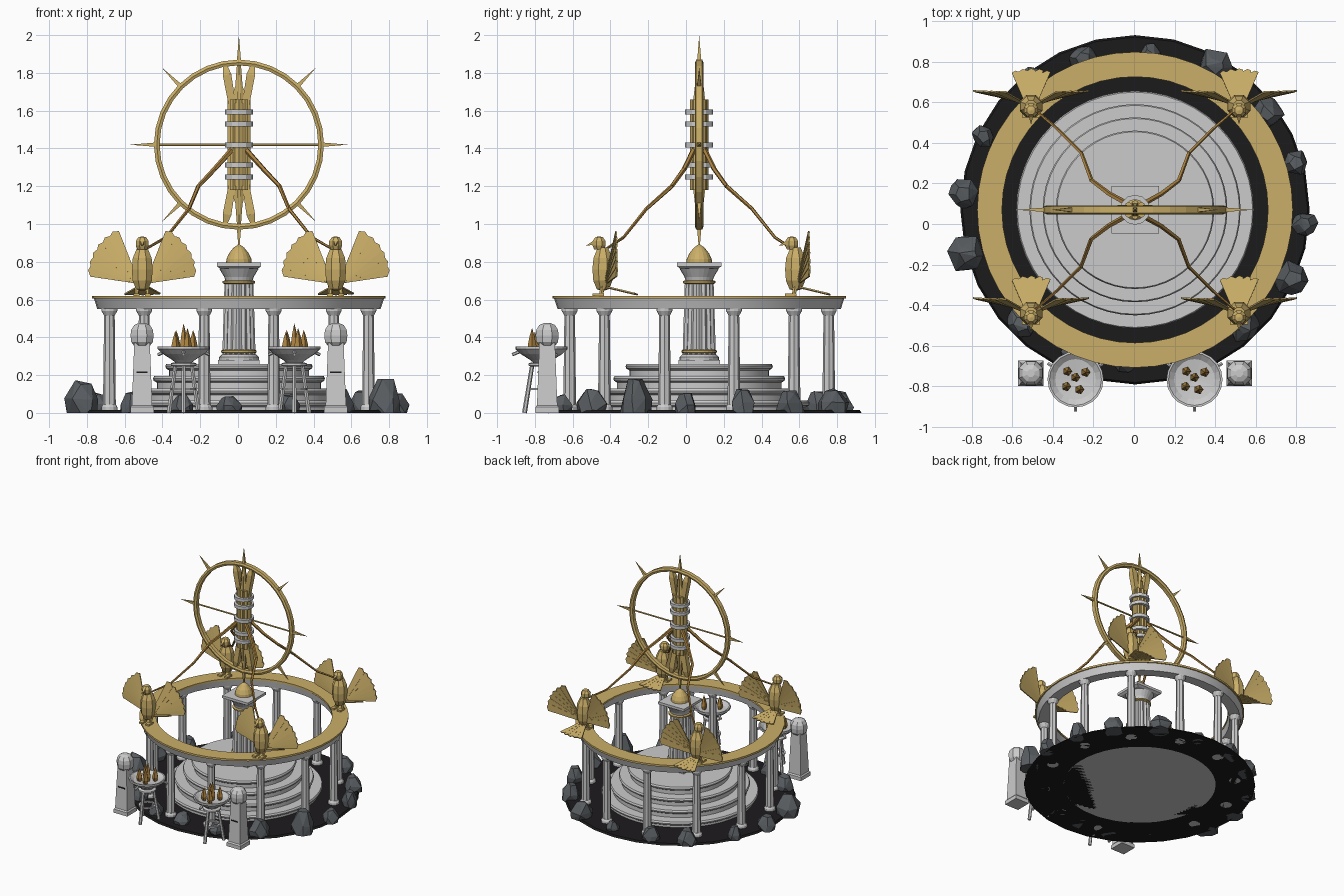
import bpy, bmesh, math, random
from mathutils import Vector, Matrix

if "Cube" in bpy.data.objects:
    bpy.data.objects.remove(bpy.data.objects["Cube"])

random.seed(4)
CX, CY = 0.005, 0.07
TAU = 2 * math.pi

def mat(name, c):
    m = bpy.data.materials.new(name)
    m.diffuse_color = (*c, 1)
    m.use_nodes = True
    m.node_tree.nodes["Principled BSDF"].inputs["Base Color"].default_value = m.diffuse_color
    return m

GOLD = mat("gold", (0.60, 0.43, 0.14))
BRONZE = mat("bronze", (0.40, 0.22, 0.05))
DARK = mat("dark_ground", (0.012, 0.011, 0.012))
ROCK = mat("rock", (0.10, 0.11, 0.12))

def finish(bm, name, m=None, smooth=False):
    bmesh.ops.remove_doubles(bm, verts=bm.verts, dist=1e-5)
    bmesh.ops.recalc_face_normals(bm, faces=bm.faces)
    me = bpy.data.meshes.new(name)
    bm.to_mesh(me)
    bm.free()
    o = bpy.data.objects.new(name, me)
    bpy.context.collection.objects.link(o)
    if m:
        me.materials.append(m)
    if smooth:
        bpy.ops.object.select_all(action='DESELECT')
        o.select_set(True)
        bpy.context.view_layer.objects.active = o
        bpy.ops.object.shade_smooth_by_angle(angle=math.radians(30))
    return o

def lathe(bm, prof, n, c=(0, 0, 0), rot=0.0, flute=0.0, closed=False, M=None):
    """Spin (radius, z) points; flute pulls every other vertex inward."""
    M = M or Matrix.Identity(4)
    rings = []
    for r, z in prof:
        ring = []
        for i in range(n):
            a = rot + TAU * i / n
            q = r * (1 - flute * (i % 2))
            ring.append(bm.verts.new(M @ Vector((q * math.cos(a), q * math.sin(a), z)) + Vector(c)))
        rings.append(ring)
    pairs = list(zip(rings, rings[1:]))
    if closed:
        pairs.append((rings[-1], rings[0]))
    for a, b in pairs:
        for i in range(n):
            j = (i + 1) % n
            bm.faces.new((a[i], a[j], b[j], b[i]))
    if not closed:
        for k in (0, -1):
            if prof[k][0] > 1e-4:
                bm.faces.new(rings[k])

def limb(bm, p, q, r0, r1, n=6):
    p, q = Vector(p), Vector(q)
    d = q - p
    M = d.to_track_quat('Z', 'Y').to_matrix().to_4x4()
    lathe(bm, [(r0, 0), (r1, d.length)], n, p, math.pi / n, M=M)

def square(bm, prof, c):
    lathe(bm, [(w * math.sqrt(2), z) for w, z in prof], 4, c, math.pi / 4)

def box(bm, c, s):
    bmesh.ops.create_cube(bm, size=1, matrix=Matrix.Translation(c) @ Matrix.Diagonal((*s, 1)))

C = (CX, CY, 0)

# ground disc and rocks
bm = bmesh.new()
lathe(bm, [(0.86, 0), (0.85, 0.014)], 28, C)
finish(bm, "ground_disc", DARK)
bm = bmesh.new()
rocks = [(-.84, .15, .075, .12), (-.82, -.15, .09, .18), (-.74, .43, .055, .11), (-.25, .81, .065, .12),
         (.08, .84, .05, .08), (.40, .78, .085, .13), (.66, .55, .075, .12), (.80, .30, .06, .13),
         (.84, 0, .062, .11), (.78, -.27, .085, .18), (.54, -.50, .08, .13), (-.05, -.66, .07, .09),
         (-.50, .70, .075, .12), (-.55, -.49, .08, .12), (.27, -.66, .06, .10), (-.30, -.64, .06, .10)]
for x, y, r, h in rocks:
    vs = []
    for k, (f, z) in enumerate([(1, 0), (1.05, .45), (.55, 1)]):
        n = 7 - k
        for i in range(n):
            a = TAU * (i + random.uniform(-.25, .25)) / n + k
            q = r * f * random.uniform(.8, 1.08)
            vs.append(bm.verts.new((x + q * math.cos(a), y + q * math.sin(a),
                                    h * z * random.uniform(.82, 1))))
    res = bmesh.ops.convex_hull(bm, input=vs)
    bmesh.ops.delete(bm, geom=[v for v in res["geom_interior"] if isinstance(v, bmesh.types.BMVert)], context='VERTS')
finish(bm, "rocks", ROCK)

# round steps with lipped edges
bm = bmesh.new()
for i, r in enumerate((.585, .52, .455, .39)):
    z = .065 * i
    lathe(bm, [(r - .02, z), (r - .02, z + .03), (r - .004, z + .04), (r, z + .052), (r - .006, z + .065)], 48, C)
finish(bm, "round_steps", smooth=True)

# central fluted column
bm = bmesh.new()
square(bm, [(.11, .26), (.11, .28)], C)
lathe(bm, [(.105, .28), (.105, .295), (.09, .31)], 24, C)
lathe(bm, [(.088, .31), (.076, .70)], 32, C, flute=.12)
lathe(bm, [(.072, .70), (.078, .72), (.105, .765)], 24, C)
square(bm, [(.10, .765), (.117, .775), (.117, .795)], C)
finish(bm, "central_column")
bm = bmesh.new()
for z, r in ((.325, .094), (.692, .086)):
    lathe(bm, [(r - .012, z - .01), (r, z - .005), (r, z + .005), (r - .012, z + .01)], 24, C)
lathe(bm, [(.068, .795), (.066, .815), (.052, .845), (.028, .875), (0, .895)], 16, C)
finish(bm, "column_gold_trim", GOLD)

# ring of twelve columns and the ring beam
bm = bmesh.new()
for i in range(12):
    a = TAU * (i + .5) / 12
    p = (CX + .71 * math.cos(a), CY + .71 * math.sin(a), 0)
    lathe(bm, [(.043, 0), (.043, .03), (.034, .045)], 12, p)
    lathe(bm, [(.034, .04), (.028, .52)], 16, p, flute=.1)
    lathe(bm, [(.028, .515), (.042, .54), (.042, .555)], 12, p)
finish(bm, "ring_columns")
bm = bmesh.new()
lathe(bm, [(.67, .55), (.75, .55), (.758, .575), (.768, .605), (.66, .605)], 48, C, closed=True)
finish(bm, "ring_beam", smooth=True)
bm = bmesh.new()
lathe(bm, [(.655, .605), (.777, .605), (.777, .62), (.655, .62)], 48, C, closed=True)
finish(bm, "ring_gold_top", GOLD, True)

# spiked wheel
WC = Vector((CX, CY, 1.42))
bm = bmesh.new()
lathe(bm, [(.42, -.016), (.435, -.022), (.45, -.016), (.45, .016), (.435, .022), (.42, .016)], 32, WC,
      closed=True, M=Matrix.Rotation(math.pi / 2, 4, 'X'))
for k in range(8):
    a = TAU * k / 8
    d = Vector((math.cos(a), 0, math.sin(a)))
    limb(bm, WC + d * .44, WC + d * .575, .016, .0005, 4)
limb(bm, WC - Vector((.44, 0, 0)), WC + Vector((.44, 0, 0)), .007, .007, 6)
finish(bm, "spiked_wheel", GOLD)

# bundle of rods with flaring prongs at both ends
bm = bmesh.new()
limb(bm, WC - Vector((0, 0, .22)), WC + Vector((0, 0, .22)), .04, .04, 10)
for k in range(8):
    a = TAU * k / 8
    d = Vector((.045 * math.cos(a), .03 * math.sin(a), 0))
    limb(bm, WC + d - Vector((0, 0, .24)), WC + d + Vector((0, 0, .24)), .018, .018, 6)
for s in (1, -1):
    P = lambda x, y, z: WC + Vector((x, y, s * z))
    limb(bm, P(0, 0, .2), P(0, 0, .54), .032, .002, 6)
    for t in (1, -1):
        limb(bm, P(t * .03, 0, .18), P(t * .063, 0, .37), .026, .032, 4)
        limb(bm, P(t * .063, 0, .37), P(t * .075, 0, .43), .032, .012, 4)
        limb(bm, P(t * .005, 0, .34), P(t * .035, 0, .22), .004, .024, 4)
        limb(bm, P(0, t * .022, .2), P(0, t * .012, .38), .02, .004, 4)
finish(bm, "rod_bundle", GOLD)
bm = bmesh.new()
for z in (1.593, 1.529, 1.418, 1.312, 1.248):
    lathe(bm, [(.05, z - .013), (.074, z - .013), (.074, z + .013), (.05, z + .013)], 12, C, closed=True)
finish(bm, "bundle_bands")

# zigzag rods reaching to the birds
bm = bmesh.new()
path = [(.04, .03, 1.39), (.13, .08, 1.29), (.215, .145, 1.20), (.265, .28, 1.08), (.385, .40, .93), (.49, .49, .87)]
for sx in (1, -1):
    for sy in (1, -1):
        pts = [(CX + sx * x, CY + sy * y, z) for x, y, z in path]
        for i, (p, q) in enumerate(zip(pts, pts[1:])):
            limb(bm, p, q, .014 - .0015 * i, .0125 - .0015 * i, 5)
finish(bm, "zigzag_rods", BRONZE)

def blade(bm, root, d, side, length, w0, w1, t):
    """Thin flat feather with a blunt pointed end."""
    n = d.cross(side).normalized() * t
    out = [(0, -w0), (.93, -w1), (1, 0), (.96, w1), (0, w0)]
    lo, hi = [[bm.verts.new(root + d * length * u + side * v + n * k) for u, v in out] for k in (-1, 1)]
    bm.faces.new(lo)
    bm.faces.new(hi)
    for i in range(5):
        j = (i + 1) % 5
        bm.faces.new((lo[i], lo[j], hi[j], hi[i]))

# four birds facing the front
body = [(0, .645), (.035, .655), (.055, .70), (.06, .76), (.054, .82), (.036, .86), (.03, .875)]
head = [(.028, .865), (.037, .885), (.037, .91), (.022, .93), (0, .935)]
for sx, n1 in ((-1, "left"), (1, "right")):
    for sy, n2 in ((-1, "front"), (1, "back")):
        bm = bmesh.new()
        B = Vector((CX + sx * .512, CY + sy * .51, 0))
        lathe(bm, body, 8, B, math.pi / 8)
        lathe(bm, head, 8, B + Vector((0, -.02, 0)), math.pi / 8)
        limb(bm, B + Vector((0, -.05, .9)), B + Vector((0, -.088, .885)), .014, .001, 4)
        for t in (1, -1):
            limb(bm, B + Vector((t * .025, 0, .68)), B + Vector((t * .03, -.01, .62)), .014, .011, 6)
            box(bm, B + Vector((t * .03, -.025, .626)), (.03, .06, .014))
            for i in range(6):
                a = math.radians(65 - i * 10.5)
                d = Vector((t * math.cos(a), .21, math.sin(a))).normalized()
                side = Vector((-t * math.sin(a), 0, math.cos(a)))
                blade(bm, B + Vector((t * .035, .012 + .002 * i, .70)), d, side, .292 - .006 * i, .014, .031, .004)
        for i in range(-2, 3):
            d = Vector((i * .19, 1, -.24)).normalized()
            blade(bm, B + Vector((i * .008, .01, .668 + .001 * i)), d, Vector((1, 0, 0)), .18, .012, .02, .004)
        finish(bm, f"bird_{n2}_{n1}", GOLD)

# front posts with rounded heads, and fire bowls on tripods
for s, nm in ((-1, "left"), (1, "right")):
    p = Vector((CX + s * .513, -.735, 0))
    bm = bmesh.new()
    square(bm, [(.062, 0), (.062, .03), (.054, .04), (.042, .35), (.042, .37)], p)
    lathe(bm, [(.045, .355), (.062, .375), (.066, .41), (.062, .44), (.045, .465), (.02, .475)], 8, p, math.pi / 8)
    finish(bm, "post_" + nm)
    bm = bmesh.new()
    box(bm, p + Vector((0, -.046, .215)), (.06, .008, .01))
    finish(bm, "post_slot_" + nm, DARK)

    q = Vector((CX + s * .293, -.765, 0))
    bm = bmesh.new()
    lathe(bm, [(.03, .255), (.06, .28), (.11, .312), (.138, .338), (.138, .352), (.128, .352), (.1, .33), (0, .315)], 20, q)
    lathe(bm, [(.05, .245), (.068, .25), (.068, .262), (.05, .268)], 12, q)
    lathe(bm, [(.052, .12), (.066, .12), (.066, .132), (.052, .132)], 12, q, closed=True)
    for k in range(3):
        a = -math.pi / 2 + TAU * k / 3
        d = Vector((math.cos(a), math.sin(a), 0))
        up = Vector((0, 0, 1))
        limb(bm, q + d * .09, q + d * .048 + up * .26, .013, .011, 6)
        limb(bm, q + d * .115 + up * .325, q + d * .155 + up * .308, .009, .009, 6)
    finish(bm, "fire_bowl_" + nm)
    bm = bmesh.new()
    for x, y, h in ((0, .01, .135), (-.04, .04, .10), (.05, .035, .10), (-.045, -.035, .09), (.02, -.05, .11)):
        lathe(bm, [(.014, .32), (.024, .355), (.014, .35 + h * .5), (0, .34 + h)], 5, q + Vector((x, y, 0)))
    finish(bm, "flames_" + nm, BRONZE)
